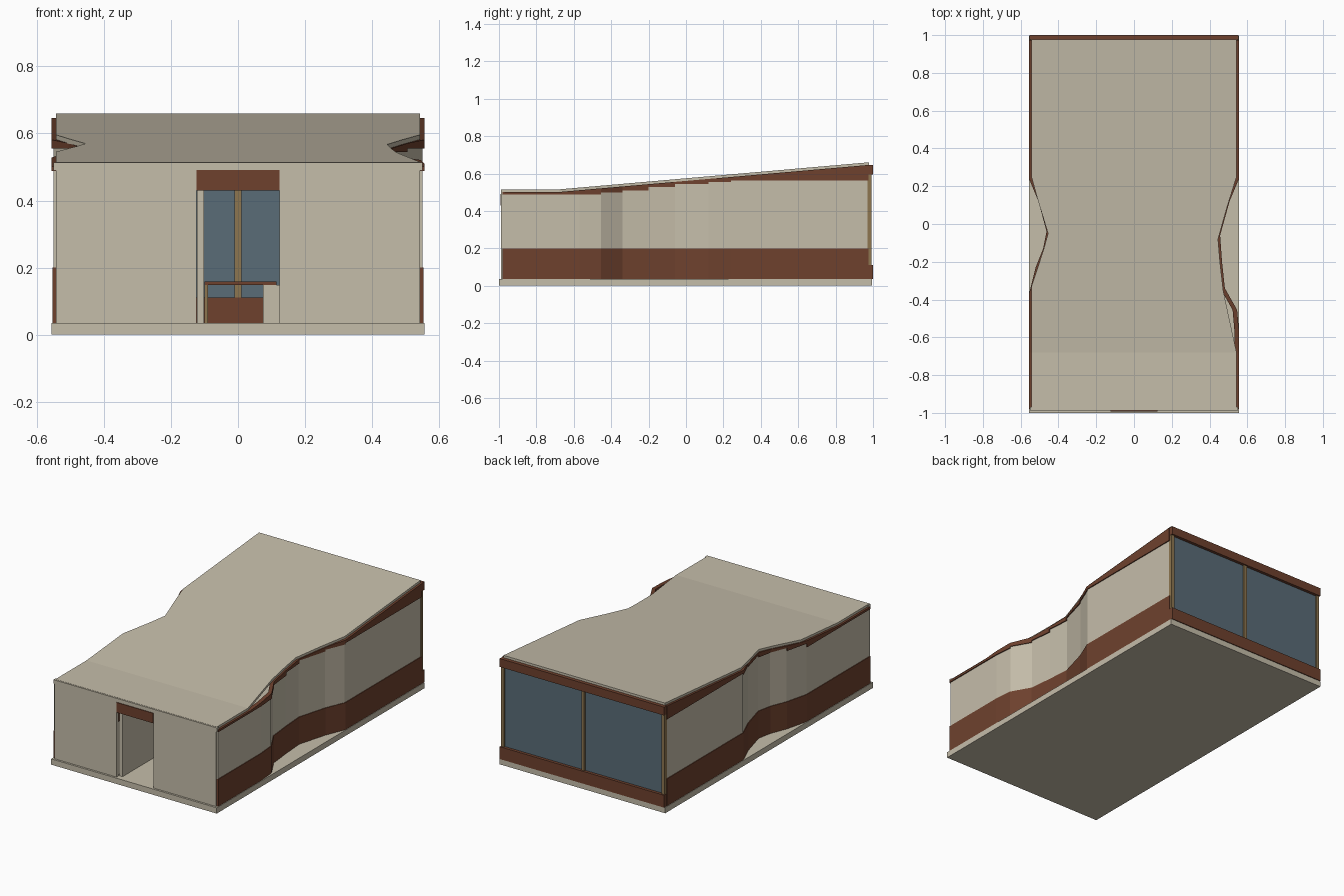
import bpy, bmesh

if "Cube" in bpy.data.objects:
    bpy.data.objects.remove(bpy.data.objects["Cube"])


def material(name, rgb):
    m = bpy.data.materials.new(name)
    m.diffuse_color = (*rgb, 1)
    m.use_nodes = True
    m.node_tree.nodes["Principled BSDF"].inputs["Base Color"].default_value = m.diffuse_color
    return m


STONE = material("beige stone", (0.56, 0.51, 0.40))
BROWN = material("brown timber", (0.156, 0.053, 0.027))
GLASS = material("blue grey glass", (0.10, 0.15, 0.185))
TAN = material("tan frame", (0.27, 0.18, 0.08))


def hexa(bm, bottom, top):
    """Closed six-sided solid from two matching loops of four corners."""
    b = [bm.verts.new(p) for p in bottom]
    t = [bm.verts.new(p) for p in top]
    bm.faces.new(b[::-1])
    bm.faces.new(t)
    for i in range(4):
        j = (i + 1) % 4
        bm.faces.new((b[i], b[j], t[j], t[i]))


def finish(name, bm, mat):
    bmesh.ops.recalc_face_normals(bm, faces=bm.faces)
    me = bpy.data.meshes.new(name)
    bm.to_mesh(me)
    bm.free()
    me.materials.append(mat)
    ob = bpy.data.objects.new(name, me)
    bpy.context.collection.objects.link(ob)
    return ob


def box(name, x0, x1, y0, y1, z0, z1, mat):
    bm = bmesh.new()
    c = [(x0, y0), (x1, y0), (x1, y1), (x0, y1)]
    hexa(bm, [(*p, z0) for p in c], [(*p, z1) for p in c])
    return finish(name, bm, mat)


def roof_z(y):
    """Flat at the front, then rising to the back."""
    return 0.515 + max(0, y + 0.68) * 0.145 / 1.66


def interp(path, y):
    for (xa, ya), (xb, yb) in zip(path, path[1:]):
        if ya <= y <= yb:
            return xa + (xb - xa) * (y - ya) / (yb - ya)
    return path[-1][0]


# Side wall plans, front to back, as (x, y)
RIGHT = [(0.55, -0.98), (0.55, -0.68), (0.55, -0.57), (0.54, -0.455),
         (0.475, -0.34), (0.46, -0.2), (0.45, -0.06), (0.50, 0.12),
         (0.55, 0.24), (0.55, 0.975)]
LEFT = [(-0.55, -0.98), (-0.55, -0.68), (-0.55, -0.37), (-0.515, -0.23),
        (-0.475, -0.13), (-0.457, -0.04), (-0.50, 0.12), (-0.55, 0.24),
        (-0.55, 0.975)]


def step_z(y):
    """Stepped height where the stone ends and the fascia begins."""
    for limit, z in ((-0.5, 0.488), (-0.34, 0.498), (-0.2, 0.51),
                     (-0.06, 0.528), (0.12, 0.545), (0.2, 0.555)):
        if y < limit:
            return z
    return 0.563


def wall_band(name, path, out, thick, low, high, mat):
    """Wall strip following a plan; low and high take (segment middle, y)."""
    bm = bmesh.new()
    s = 1 if path[0][0] > 0 else -1
    for (xa, ya), (xb, yb) in zip(path, path[1:]):
        m = (ya + yb) / 2
        c = [(xa + s * out, ya), (xb + s * out, yb),
             (xb + s * (out - thick), yb), (xa + s * (out - thick), ya)]
        hexa(bm, [(x, y, low(m, y)) for x, y in c],
             [(x, y, high(m, y)) for x, y in c])
    return finish(name, bm, mat)


# Floor slab
box("floor_slab", -0.557, 0.557, -1, 0.995, 0, 0.035, STONE)

# Side walls: timber plinth, stone middle, timber fascia
for side, path in (("right", RIGHT), ("left", LEFT)):
    wall_band(side + "_plinth", path, 0.004, 0.022,
              lambda m, y: 0.035, lambda m, y: 0.2, BROWN)
    wall_band(side + "_wall", path, 0, 0.016,
              lambda m, y: 0.2, lambda m, y: step_z(m), STONE)
    wall_band(side + "_fascia", path, 0.006, 0.024,
              lambda m, y: step_z(m), lambda m, y: roof_z(y) - 0.014, BROWN)

# Thin roof sheet with a bite out of each side
ROOF_R = [(0.543, -0.98), (0.543, -0.68), (0.472, -0.35), (0.455, -0.2),
          (0.445, -0.08), (0.49, 0.08), (0.543, 0.25), (0.543, 0.978)]
ROOF_L = [(-0.543, -0.98), (-0.543, -0.33), (-0.48, -0.14), (-0.455, -0.05),
          (-0.51, 0.13), (-0.543, 0.25), (-0.543, 0.978)]
ys = sorted({y for _, y in ROOF_R + ROOF_L})
bm = bmesh.new()
rows = []
for y in ys:
    a, b, z = interp(ROOF_L, y), interp(ROOF_R, y), roof_z(y)
    rows.append([bm.verts.new(p) for p in (
        (a, y, z - 0.015), (b, y, z - 0.015), (b, y, z), (a, y, z))])
for p, q in zip(rows, rows[1:]):
    for i in range(4):
        j = (i + 1) % 4
        bm.faces.new((p[i], p[j], q[j], q[i]))
bm.faces.new(rows[0])
bm.faces.new(rows[-1])
finish("roof", bm, STONE)

# Front wall with doorway, header and top lip
for s, n in ((-1, "left"), (1, "right")):
    x0, x1 = sorted((s * 0.124, s * 0.543))
    box("front_wall_" + n, x0, x1, -0.988, -0.97, 0.035, 0.49, STONE)
box("front_lip", -0.55, 0.55, -0.988, -0.97, 0.49, 0.514, STONE)
box("door_header", -0.124, 0.124, -0.992, -0.97, 0.43, 0.491, BROWN)

# Entrance partition, counter and cabinet inside
box("partition", -0.122, -0.101, -0.965, -0.35, 0.035, 0.48, STONE)
box("counter_top", -0.1, 0.115, -0.3, -0.1, 0.148, 0.158, BROWN)
box("counter_leg", -0.1, -0.09, -0.3, -0.29, 0.035, 0.148, TAN)
box("cabinet", 0.075, 0.2, -0.3, -0.1, 0.035, 0.148, STONE)

# Back glazing with sill, header and mullions
box("back_sill", -0.553, 0.553, 0.97, 1.0, 0.035, 0.11, BROWN)
box("back_header", -0.553, 0.553, 0.976, 1.0, 0.595, 0.646, BROWN)
box("back_glass", -0.54, 0.54, 0.976, 0.982, 0.11, 0.6, GLASS)
for x, n in ((-0.541, "left"), (0, "middle"), (0.541, "right")):
    box("mullion_" + n, x - 0.01, x + 0.01, 0.97, 0.992, 0.11, 0.597, TAN)
